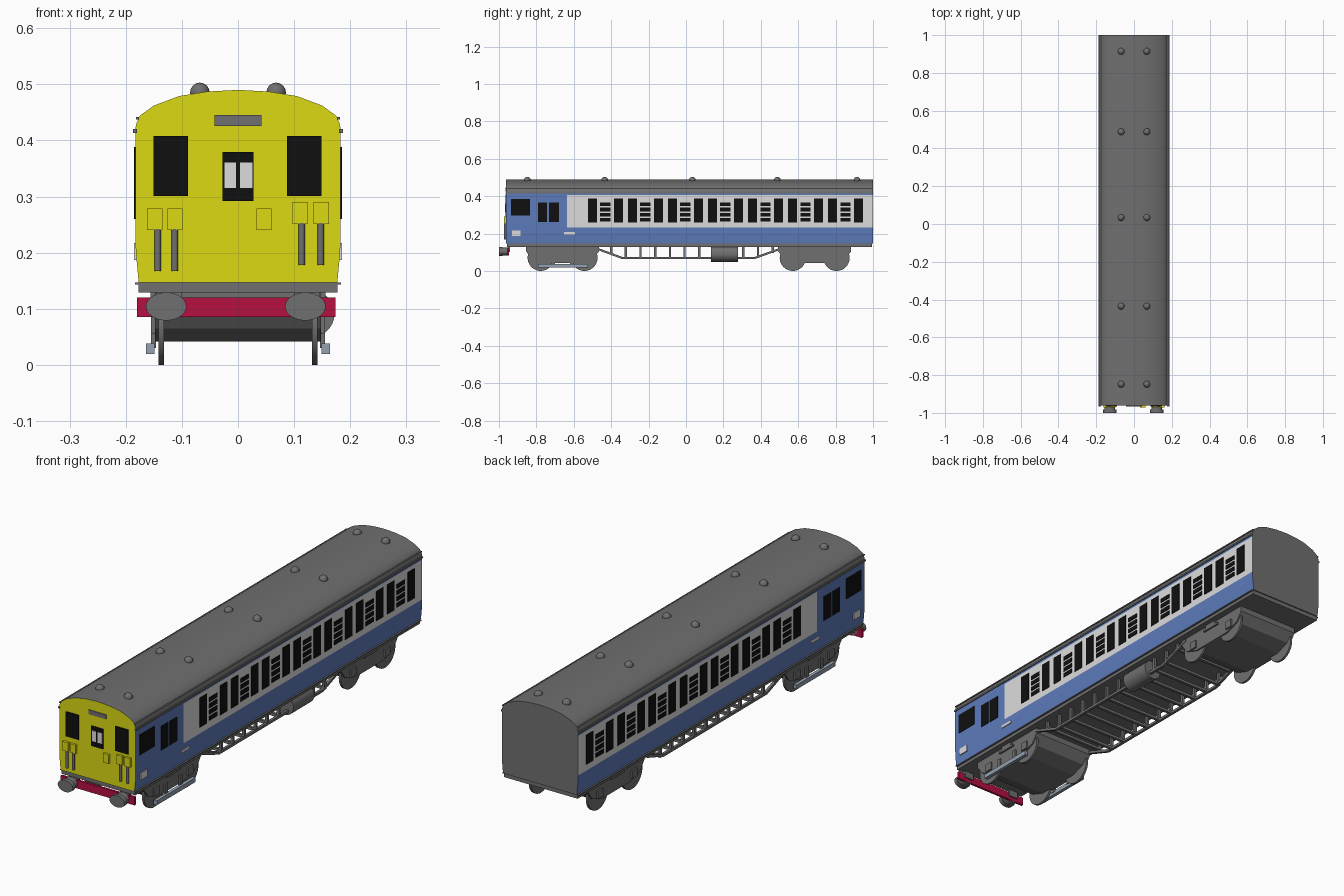
import bpy, bmesh, math
from mathutils import Matrix

if "Cube" in bpy.data.objects:
    bpy.data.objects.remove(bpy.data.objects["Cube"])


def mat(name, r, g, b):
    m = bpy.data.materials.new(name)
    m.diffuse_color = (r, g, b, 1)
    m.use_nodes = True
    m.node_tree.nodes["Principled BSDF"].inputs["Base Color"].default_value = m.diffuse_color
    return m


GREY = mat("dark grey", 0.16, 0.16, 0.16)
YELLOW = mat("yellow", 0.72, 0.70, 0.006)
BLUE = mat("blue", 0.11, 0.20, 0.50)
WHITE = mat("off white", 0.72, 0.72, 0.72)
BLACK = mat("black", 0.005, 0.005, 0.005)
RED = mat("crimson", 0.46, 0.005, 0.052)
STEEL = mat("steel blue", 0.30, 0.36, 0.44)


def finish(bm, name, *mats):
    bmesh.ops.recalc_face_normals(bm, faces=bm.faces)
    me = bpy.data.meshes.new(name)
    bm.to_mesh(me)
    bm.free()
    ob = bpy.data.objects.new(name, me)
    bpy.context.collection.objects.link(ob)
    for m in mats:
        me.materials.append(m)
    return ob


def smooth(ob):
    bpy.ops.object.select_all(action='DESELECT')
    ob.select_set(True)
    bpy.context.view_layer.objects.active = ob
    bpy.ops.object.shade_smooth_by_angle(angle=math.radians(35))


def add_box(bm, x0, x1, y0, y1, z0, z1):
    m = Matrix.Translation(((x0 + x1) / 2, (y0 + y1) / 2, (z0 + z1) / 2))
    m = m @ Matrix.Diagonal((abs(x1 - x0), abs(y1 - y0), abs(z1 - z0), 1))
    bmesh.ops.create_cube(bm, size=1, matrix=m)


def boxes(name, m, items):
    bm = bmesh.new()
    for b in items:
        add_box(bm, *b)
    return finish(bm, name, m)


def both_sides(items):
    return [b for i in items for b in (i, (-i[1], -i[0]) + tuple(i[2:]))]


def prism_x(name, m, spans, pts):
    """Outline in (y, z), extruded across each x span."""
    bm = bmesh.new()
    for x0, x1 in spans:
        f = bm.faces.new([bm.verts.new((x0, y, z)) for y, z in pts])
        r = bmesh.ops.extrude_face_region(bm, geom=[f])
        for v in r["geom"]:
            if isinstance(v, bmesh.types.BMVert):
                v.co.x = x1
    return finish(bm, name, m)


def add_cyl(bm, axis, c, r, length, seg=24, sx=1, sz=1):
    rot = Matrix.Rotation(math.pi / 2, 4, 'Y' if axis == 'X' else 'X')
    m = Matrix.Translation(c) @ Matrix.Diagonal((sx, 1, sz, 1)) @ rot
    bmesh.ops.create_cone(bm, cap_ends=True, segments=seg, radius1=r, radius2=r,
                          depth=length, matrix=m)


# Coach body: one lofted cross-section, coloured by position
half = [(.177, .147), (.182, .2), (.183, .233), (.183, .405), (.183, .415), (.182, .428),
        (.175, .444), (.15, .462), (.105, .479), (.055, .487)]
section = half + [(0, .49)] + [(-x, z) for x, z in reversed(half)]
bm = bmesh.new()
rings = [[bm.verts.new((x, y, z)) for x, z in section] for y in (-.962, -.635, 1)]
n = len(section)
for a, b in zip(rings, rings[1:]):
    for i in range(n):
        f = bm.faces.new((a[i], a[(i + 1) % n], b[(i + 1) % n], b[i]))
        c = f.calc_center_median()
        if c.z > .415 or abs(c.x) < .1:
            f.material_index = 0
        elif c.y > -.635 and .233 < c.z < .405:
            f.material_index = 2
        else:
            f.material_index = 1
bm.faces.new(rings[0]).material_index = 3
bm.faces.new(rings[-1]).material_index = 0
smooth(finish(bm, "coach_body", GREY, BLUE, WHITE, YELLOW))

# Gutters and sole bars
boxes("roof_gutter", GREY, both_sides([(.180, .187, -.965, 1, .413, .42),
                                       (.176, .182, -.965, 1, .437, .442)]))
boxes("sole_bar", GREY, [(-.177, .177, -.957, .995, .129, .147)])
boxes("step_board", GREY, both_sides([(.17, .184, -.957, .995, .143, .147)]))

# Roof vents
bm = bmesh.new()
for y in (-.848, -.435, .034, .488, .914):
    for x in (-.068, .068):
        bmesh.ops.create_uvsphere(bm, u_segments=14, v_segments=8, radius=.018,
                                  matrix=Matrix.Translation((x, y, .485)))
smooth(finish(bm, "roof_vents", GREY))

# Side windows: seven bays of window, slatted door light, window
P = (.18, .1855)
wins = [P + (-.936, -.834, .297, .385), P + (-.79, -.742, .262, .366),
        P + (-.732, -.68, .262, .366)]
for i in range(7):
    y = -.524 + i * .214
    wins += [P + (y, y + .048, .26, .388), P + (y + .138, y + .186, .26, .388)]
    for k in range(4):
        z = .265 + k * .027
        wins.append(P + (y + .065, y + .12, z, z + .019))
boxes("side_windows", BLACK, both_sides(wins))
boxes("side_signs", WHITE, both_sides([P + (-.93, -.884, .187, .217),
                                       P + (-.652, -.594, .196, .208)]))

# Cab front details
F = (-.965, -.958)
boxes("cab_windows", BLACK, [(-.151, -.089) + F + (.301, .408), (.087, .149) + F + (.301, .408),
                             (-.028, .028) + F + (.292, .379)])
boxes("centre_panes", WHITE, [(-.024, -.004, -.967, -.96, .315, .361),
                              (.004, .026, -.967, -.96, .315, .361)])
boxes("destination_panel", GREY, [(-.042, .042) + F + (.426, .445)])
boxes("jumper_boxes", YELLOW, [(x, x + .027, -.972, -.958, z, z + .039) for x, z in
                               ((-.162, .24), (-.126, .24), (.033, .24), (.097, .251), (.135, .251))])
bm = bmesh.new()
for x, z in ((-.143, .167), (-.1125, .167), (.1135, .178), (.1475, .178)):
    bmesh.ops.create_cone(bm, cap_ends=True, segments=12, radius1=.006, radius2=.006, depth=.075,
                          matrix=Matrix.Translation((x, -.967, z + .0375)))
smooth(finish(bm, "jumper_hoses", GREY))

# Buffer beam and oval buffers
boxes("buffer_beam", RED, [(-.18, .174, -.957, -.947, .085, .12)])
boxes("beam_brackets", GREY, both_sides([(.1, .145, -.952, -.94, .1, .135)]))
bm = bmesh.new()
for x in (-.128, .12):
    add_cyl(bm, 'Y', (x, -.991, .104), .025, .018, 28, 1.45, 1)
    add_cyl(bm, 'Y', (x, -.967, .104), .022, .04, 24, 1.3, 1)
smooth(finish(bm, "buffers", GREY))

# Bogies with wheels
for label, cy in (("front", -.66), ("rear", .688)):
    out = [(-.195, .13), (-.195, .105), (-.165, .065), (-.1, .042)]
    out = out + [(-y, z) for y, z in reversed(out)]
    prism_x(label + "_bogie_frame", GREY, [(-.148, .148)], [(cy + y, z) for y, z in out])
    boxes(label + "_bogie_springs", GREY, both_sides(
        [(.14, .156, cy - .045, cy + .045, .105, .114), (.14, .156, cy - .03, cy + .03, .114, .13)]
        + [(.14, .155, cy + s * .117 - .018, cy + s * .117 + .018, .055, .09) for s in (-1, 1)]))
    bm = bmesh.new()
    for dy in (-.117, .117):
        for x in (-.137, .137):
            add_cyl(bm, 'X', (x, cy + dy, .07), .07, .01, 32)
        add_cyl(bm, 'X', (0, cy + dy, .07), .012, .27, 12)
    smooth(finish(bm, label + "_wheels", GREY))

# Pick-up shoes beside the front bogie
boxes("pickup_shoes", STEEL, both_sides([(.149, .164, -.79, -.524, .019, .038)]))
boxes("shoe_hangers", GREY, both_sides([(.146, .155, y, y + .02, .03, .08) for y in (-.72, -.62)]))

# Underframe truss, posts and cross members
truss = [(-.5, .132), (-.34, .075), (.37, .075), (.53, .132),
         (.5, .132), (.366, .064), (-.343, .064), (-.47, .13)]
truss = [(-.49, .13), (-.34, .075), (.366, .075), (.52, .13),
         (.52, .118), (.369, .064), (-.343, .064), (-.49, .118)]
prism_x("truss_rods", GREY, [(.138, .15), (-.15, -.138)], truss)
ys = [-.40 + .0785 * i for i in range(12)]
zb = [.097 if y < -.36 or y > .4 else .068 for y in ys]
boxes("truss_posts", GREY, both_sides([(.138, .15, y - .006, y + .006, z, .132)
                                       for y, z in zip(ys, zb)]))
boxes("cross_members", GREY, [(-.14, .14, y - .006, y + .006, z, z + .012)
                              for y, z in zip(ys, zb)])

# Air reservoir under the right side
bm = bmesh.new()
add_cyl(bm, 'Y', (.13, .206, .091), .042, .144, 28)
smooth(finish(bm, "air_reservoir", GREY))
